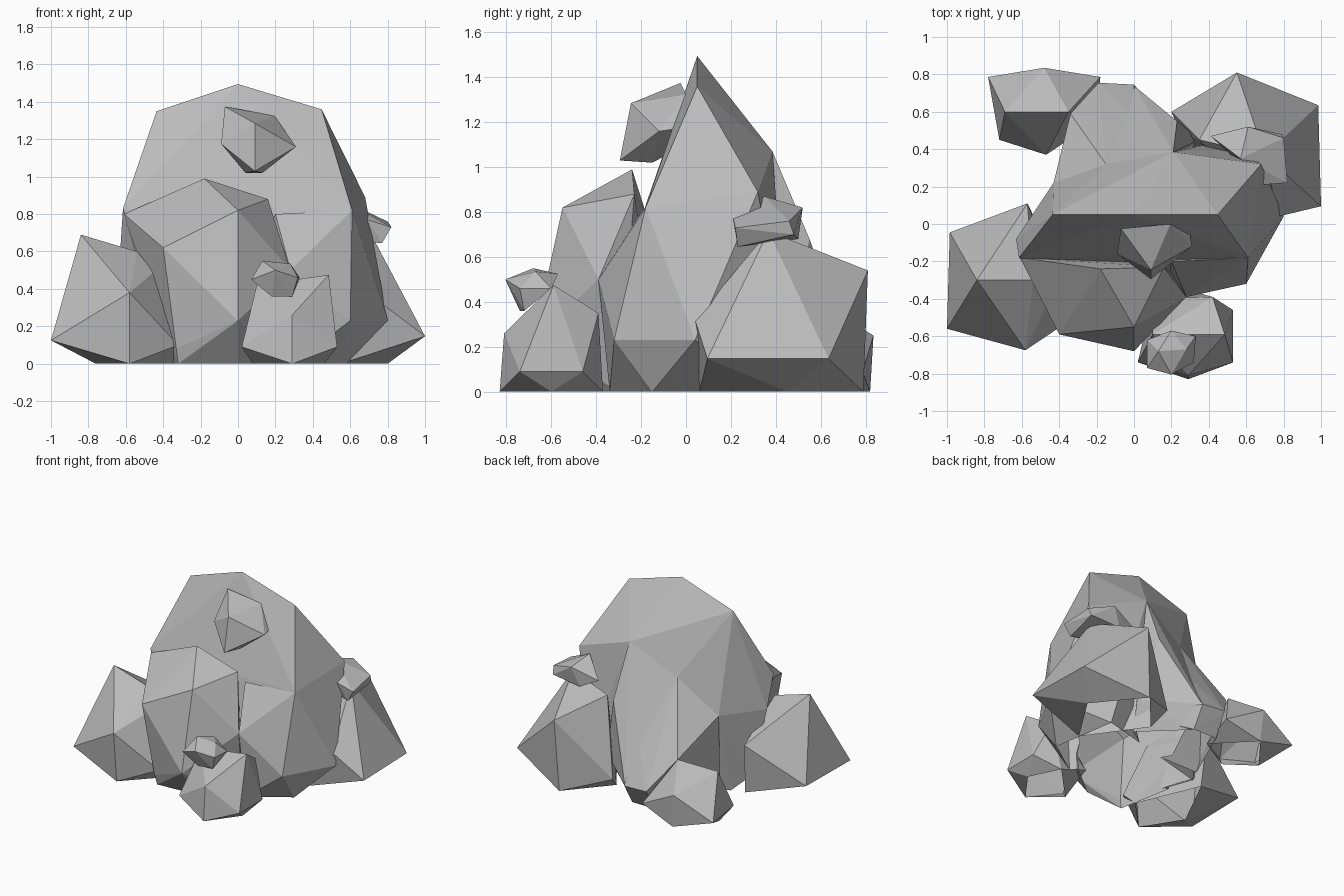
import bpy
import bmesh
from mathutils import Vector

# Remove the default object
default_object = bpy.data.objects.get("Cube")
if default_object:
    bpy.data.objects.remove(default_object, do_unlink=True)

# One plain stone colour for the whole cluster
stone = bpy.data.materials.new("grey stone")
stone.use_nodes = True
stone.diffuse_color = (.5, .5, .5, 1)
stone.node_tree.nodes["Principled BSDF"].inputs["Base Color"].default_value = stone.diffuse_color


def make_rock(name, *corners):
    """Wrap a closed faceted stone around its corners."""
    bm = bmesh.new()
    for corner in corners:
        bm.verts.new(corner)
    bmesh.ops.convex_hull(bm, input=bm.verts)
    loose = [v for v in bm.verts if not v.link_faces]
    bmesh.ops.delete(bm, geom=loose, context="VERTS")
    bmesh.ops.recalc_face_normals(bm, faces=bm.faces)
    mesh = bpy.data.meshes.new(name)
    bm.to_mesh(mesh)
    bm.free()
    mesh.materials.append(stone)
    rock = bpy.data.objects.new(name, mesh)
    bpy.context.collection.objects.link(rock)
    return rock


def fuse(rock, *parts):
    """Unite overlapping stones into one skin."""
    for part in parts:
        union = rock.modifiers.new("union", "BOOLEAN")
        union.operation = "UNION"
        union.solver = "EXACT"
        union.object = part
    graph = bpy.context.evaluated_depsgraph_get()
    mesh = bpy.data.meshes.new_from_object(rock.evaluated_get(graph))
    rock.modifiers.clear()
    rock.data = mesh
    for part in parts:
        bpy.data.objects.remove(part, do_unlink=True)


def open_base(rock):
    """Remove the faces lying on the ground."""
    bm = bmesh.new()
    bm.from_mesh(rock.data)
    ground = [f for f in bm.faces if all(abs(v.co.z) < .001 for v in f.verts)]
    bmesh.ops.delete(bm, geom=ground, context="FACES")
    bm.to_mesh(rock.data)
    bm.free()


# Tall central boulder with a straight ridge
main = make_rock(
    "main_boulder",
    Vector((0, .05, 1.495)),
    Vector((-.435, .05, 1.35)),
    Vector((.447, .05, 1.36)),
    Vector((-.615, -.18, .83)),
    Vector((.61, -.18, .82)),
    Vector((.68, .32, .89)),
    Vector((.21, .385, 1.07)),
    Vector((-.15, .32, .87)),
    Vector((-.43, .22, .61)),
    Vector((-.63, -.08, .6)),
    Vector((.6, -.32, .23)),
    Vector((.8, .04, .23)),
    Vector((.5, .45, .2)),
    Vector((-.55, 0, .1)),
    Vector((.58, -.15, 0)),
    Vector((.3, -.3, 0)),
    Vector((.5, .35, 0)),
    Vector((-.45, .1, 0)),
    Vector((-.3, -.3, 0)),
)

# Sloping shoulder behind the central boulder
shoulder = make_rock(
    "rear_shoulder",
    Vector((-.15, .32, .87)),
    Vector((0, .575, .46)),
    Vector((-.34, .59, .39)),
    Vector((-.43, .22, .61)),
    Vector((0, .745, .16)),
    Vector((-.19, .755, .17)),
    Vector((-.43, .2, .1)),
    Vector((.3, .4, .1)),
    Vector((0, .65, 0)),
    Vector((-.2, .65, 0)),
    Vector((-.4, .2, 0)),
    Vector((.2, .2, 0)),
)

# Rib running down the back from the ridge
rib = make_rock(
    "rear_rib",
    Vector((.21, .385, 1.07)),
    Vector((-.15, .32, .87)),
    Vector((0, .575, .46)),
    Vector((.23, .55, .68)),
    Vector((0, .74, .16)),
    Vector((.35, .45, .2)),
    Vector((.3, .35, 0)),
    Vector((0, .64, 0)),
    Vector((0, .15, 0)),
)

# Corner filling the gap beside the front boulder
wedge = make_rock(
    "front_wedge",
    Vector((.61, -.18, .82)),
    Vector((.6, -.32, .23)),
    Vector((.28, -.39, .5)),
    Vector((.2, -.2, .8)),
    Vector((.3, -.34, 0)),
    Vector((.57, -.15, 0)),
    Vector((.1, -.1, 0)),
    Vector((.1, -.1, .5)),
)

# Boulder leaning on the front
front = make_rock(
    "front_boulder",
    Vector((-.18, -.24, .99)),
    Vector((.16, -.23, .88)),
    Vector((0, -.55, .82)),
    Vector((-.4, -.59, .62)),
    Vector((.28, -.39, .5)),
    Vector((-.61, -.18, .8)),
    Vector((0, -.68, .23)),
    Vector((-.33, -.54, .08)),
    Vector((-.32, -.52, 0)),
    Vector((0, -.5, 0)),
    Vector((.25, -.3, 0)),
    Vector((-.4, -.1, 0)),
)

fuse(main, shoulder, rib, wedge, front)

# Rock at the right-hand side
right = make_rock(
    "right_rock",
    Vector((-.84, -.3, .69)),
    Vector((-.54, -.3, .6)),
    Vector((-.58, -.675, .38)),
    Vector((-.45, -.4, .49)),
    Vector((-.57, .11, .38)),
    Vector((-1, -.56, .125)),
    Vector((-.985, -.045, .12)),
    Vector((-.32, -.5, .1)),
    Vector((-.58, -.64, 0)),
    Vector((-.76, -.35, 0)),
    Vector((-.55, .07, 0)),
    Vector((-.35, -.4, 0)),
)

# Rock at the left-hand side
left = make_rock(
    "left_rock",
    Vector((.7, .367, .715)),
    Vector((.55, .81, .54)),
    Vector((.35, .45, .65)),
    Vector((.77, .04, .32)),
    Vector((.985, .635, .147)),
    Vector((1, .095, .147)),
    Vector((.2, .6, .1)),
    Vector((.8, .45, 0)),
    Vector((.52, .79, 0)),
    Vector((.25, .48, 0)),
    Vector((.55, .06, 0)),
)

# Low rock at the back
back = make_rock(
    "back_rock",
    Vector((-.69, .6, .4)),
    Vector((-.35, .6, .4)),
    Vector((-.48, .835, .25)),
    Vector((-.78, .786, .1)),
    Vector((-.18, .786, .09)),
    Vector((-.72, .45, .09)),
    Vector((-.47, .37, .06)),
    Vector((-.46, .82, 0)),
    Vector((-.2, .55, 0)),
    Vector((-.46, .4, 0)),
    Vector((-.67, .55, 0)),
)

# Low rock at the front
low_front = make_rock(
    "front_rock",
    Vector((.485, -.59, .475)),
    Vector((.1, -.59, .42)),
    Vector((.42, -.39, .35)),
    Vector((.29, -.81, .26)),
    Vector((.02, -.74, .09)),
    Vector((.53, -.74, .09)),
    Vector((.53, -.46, .09)),
    Vector((.1, -.4, .1)),
    Vector((.29, -.83, 0)),
    Vector((.08, -.65, 0)),
    Vector((.46, -.6, 0)),
    Vector((.35, -.37, 0)),
)

for grounded in (main, right, left, back, low_front):
    open_base(grounded)

# Pebble on the left rock
make_rock(
    "left_pebble",
    Vector((.57, .35, .87)), Vector((.61, .52, .82)),
    Vector((.8, .46, .76)), Vector((.82, .22, .73)),
    Vector((.69, .21, .77)), Vector((.41, .47, .75)),
    Vector((.77, .23, .645)), Vector((.69, .25, .65)),
    Vector((.79, .48, .7)), Vector((.55, .5, .68)),
)

# Pebble on the low front rock
make_rock(
    "front_pebble",
    Vector((.13, -.68, .55)), Vector((.28, -.67, .535)),
    Vector((.2, -.57, .525)), Vector((.33, -.6, .46)),
    Vector((.32, -.74, .46)), Vector((.2, -.805, .5)),
    Vector((.07, -.77, .45)), Vector((.07, -.62, .45)),
    Vector((.29, -.72, .36)), Vector((.18, -.74, .36)),
)

# Stone high on the front face
make_rock(
    "upper_stone",
    Vector((-.07, -.025, 1.375)), Vector((.195, 0, 1.325)),
    Vector((.09, -.245, 1.285)), Vector((.31, -.12, 1.16)),
    Vector((.3, -.05, 1.17)), Vector((-.09, -.16, 1.175)),
    Vector((.09, -.295, 1.03)), Vector((.13, -.15, 1.02)),
    Vector((.04, -.15, 1.02)), Vector((.2, 0, 1.1)),
)
